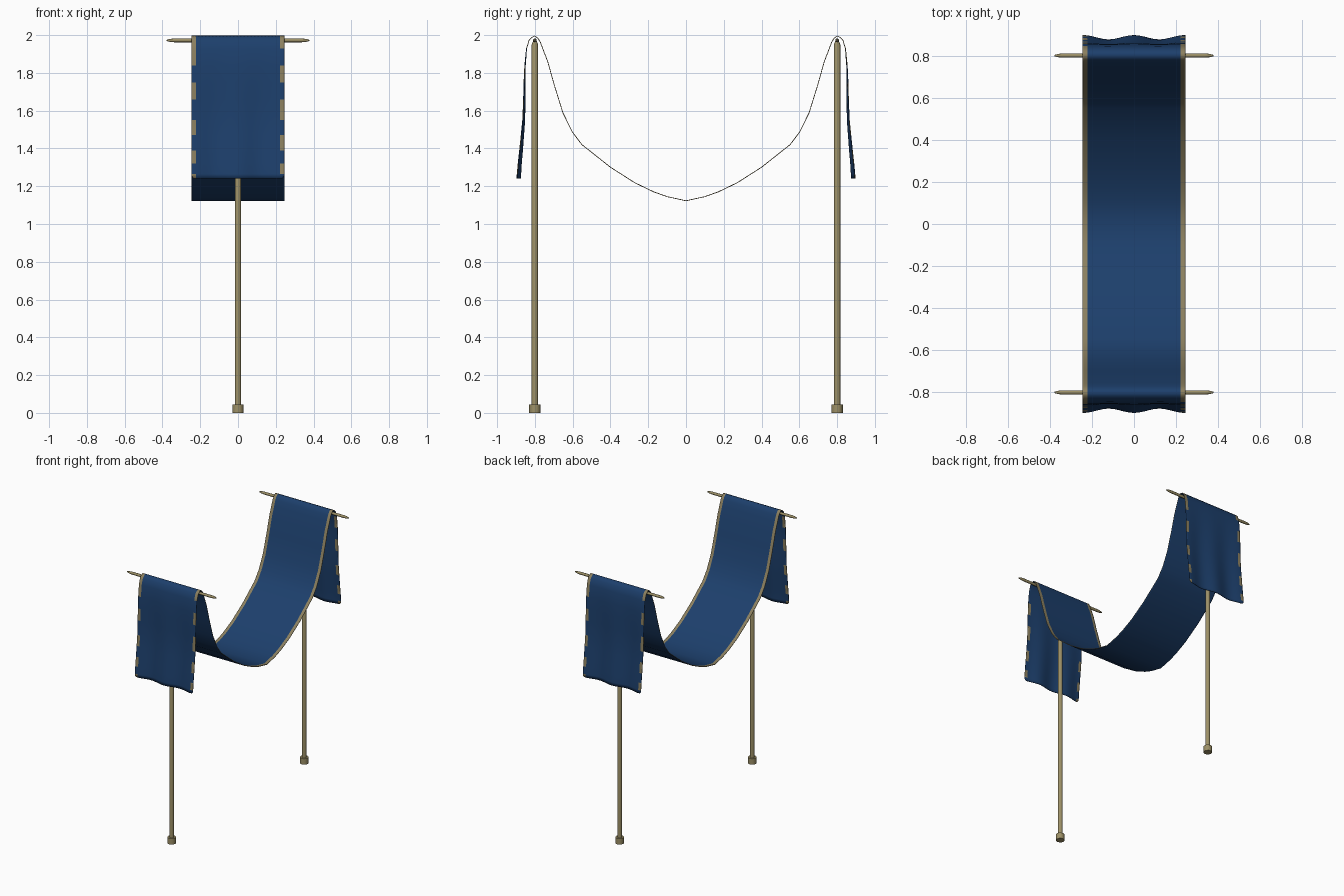
import bpy, bmesh, math

if "Cube" in bpy.data.objects:
    bpy.data.objects.remove(bpy.data.objects["Cube"])


def material(name, rgb):
    m = bpy.data.materials.new(name)
    m.diffuse_color = (*rgb, 1)
    m.use_nodes = True
    m.node_tree.nodes["Principled BSDF"].inputs["Base Color"].default_value = m.diffuse_color
    return m


blue = material("blue cloth", (0.012, 0.05, 0.15))
trim = material("tan trim", (0.26, 0.215, 0.115))
wood = material("pale wood", (0.335, 0.28, 0.135))


def finish(name, bm, mats, angle=40):
    me = bpy.data.meshes.new(name)
    bm.to_mesh(me)
    bm.free()
    ob = bpy.data.objects.new(name, me)
    bpy.context.collection.objects.link(ob)
    for m in mats:
        me.materials.append(m)
    bpy.ops.object.select_all(action='DESELECT')
    ob.select_set(True)
    bpy.context.view_layer.objects.active = ob
    bpy.ops.object.shade_smooth_by_angle(angle=math.radians(angle))
    return ob


def lathe(name, profile, place, mat, sides=12):
    """Closed turned solid from (radius, height) pairs; place maps to world."""
    bm = bmesh.new()
    rings = [[bm.verts.new(place(r * math.cos(2 * math.pi * i / sides),
                                 r * math.sin(2 * math.pi * i / sides), h))
              for i in range(sides)] for r, h in profile]
    for a, b in zip(rings, rings[1:]):
        for i in range(sides):
            j = (i + 1) % sides
            bm.faces.new((a[i], a[j], b[j], b[i]))
    bm.faces.new(rings[0])
    bm.faces.new(rings[-1])
    bmesh.ops.recalc_face_normals(bm, faces=bm.faces)
    return finish(name, bm, [mat])


# Poles, feet and crossbars
for side, label in ((-1, "front"), (1, "back")):
    y0 = 0.8 * side
    up = lambda a, b, h: (a, y0 + b, h)
    lathe(label + "_pole", [(0.017, 0.02), (0.017, 1.95), (0.010, 1.968)], up, wood)
    lathe(label + "_foot", [(0.03, 0), (0.03, 0.045)], up, wood)
    lathe(label + "_crossbar",
          [(0.003, -0.378), (0.008, -0.36), (0.01, -0.335),
           (0.01, 0.335), (0.008, 0.36), (0.003, 0.378)],
          lambda a, b, h: (h, y0 + a, 1.972 + b), wood)

# Cloth: half profile from the sag to the hanging hem, mirrored front to back
half = [(0, 1.125), (0.1, 1.147), (0.17, 1.172), (0.27, 1.22), (0.4, 1.303),
        (0.55, 1.422), (0.6, 1.488), (0.65, 1.59), (0.695, 1.735), (0.73, 1.86),
        (0.755, 1.925), (0.77, 1.965), (0.783, 1.985), (0.8, 1.997), (0.817, 1.99),
        (0.832, 1.975), (0.846, 1.93), (0.854, 1.84), (0.857, 1.75), (0.858, 1.66),
        (0.861, 1.55), (0.868, 1.47), (0.875, 1.39), (0.882, 1.32),
        (0.886, 1.265), (0.887, 1.24)]
path = [(-y, z) for y, z in reversed(half[1:])] + half
inner = [-0.222 + 0.444 * i / 24 for i in range(25)]
xs = [-0.245, -0.236] + inner + [0.236, 0.245]

bm = bmesh.new()
rows = []
for y, z in path:
    row = []
    t = max(0, (1.95 - z) / 0.71) if abs(y) > 0.81 else 0
    for x in xs:
        wave = 0.01 * t * math.cos(2 * math.pi * x / 0.24)
        zz = z
        if z == 1.24 and abs(x) > 0.23:      # rounded hem corners
            zz += 0.015 * ((abs(x) - 0.23) / 0.015) ** 2
        row.append(bm.verts.new((x, y + (wave if y > 0 else -wave), zz)))
    rows.append(row)
last = len(xs) - 2
for r in range(len(rows) - 1):
    on_flap = abs(path[r][0] + path[r + 1][0]) / 2 > 0.84
    for c in range(last + 1):
        f = bm.faces.new((rows[r][c], rows[r][c + 1], rows[r + 1][c + 1], rows[r + 1][c]))
        f.material_index = 1
        if min(c, last - c) < 2:
            if not on_flap:
                f.material_index = 0      # solid trim on the upper side of the sling
            elif (r + (c > 5)) % 2 == 0:
                f.material_index = 3      # dashed trim, showing on both sides
cloth = finish("draped_cloth", bm, [trim, blue, blue, trim, trim], 60)
solid = cloth.modifiers.new("thickness", 'SOLIDIFY')
solid.thickness = 0.004
solid.offset = -1
solid.material_offset = 1    # underside takes the next slot
